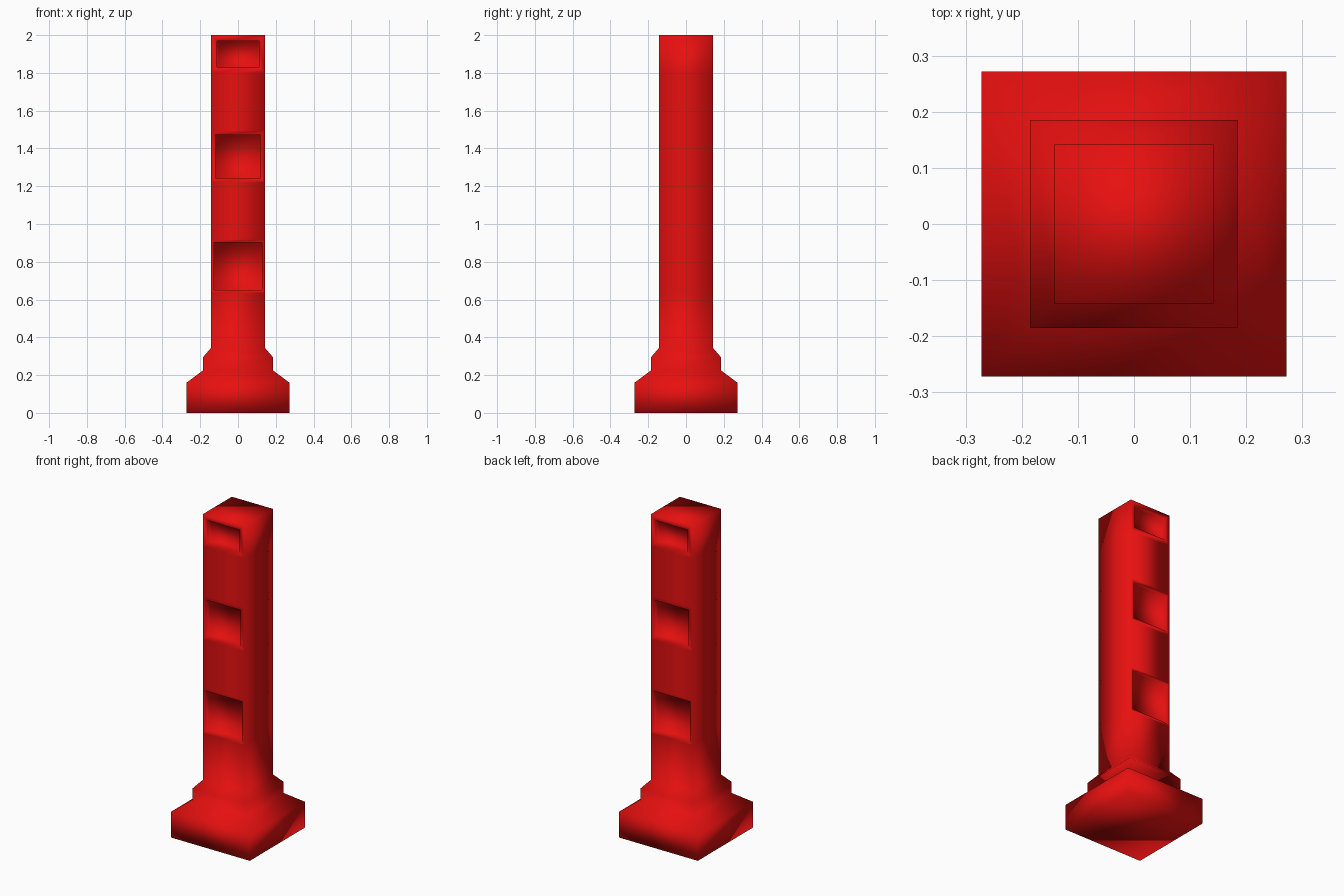
import bpy, bmesh

if "Cube" in bpy.data.objects:
    bpy.data.objects.remove(bpy.data.objects["Cube"])

# Square post profile: (half width, height)
profile = [(0.272, 0), (0.272, 0.16), (0.185, 0.225), (0.185, 0.295),
           (0.142, 0.345), (0.142, 0.635), (0.142, 0.918), (0.142, 1.22),
           (0.142, 1.495), (0.142, 1.80), (0.142, 2.0)]
# Recessed panels: profile segment index -> rim width
panels = {5: 0.022, 7: 0.034, 9: 0.045}
depth = 0.035

bm = bmesh.new()
rings = [[bm.verts.new((sx * h, sy * h, z))
          for sx, sy in ((-1, -1), (1, -1), (1, 1), (-1, 1))] for h, z in profile]

# Walls, keeping the front and back faces that receive panels
recessed = []
for i in range(len(rings) - 1):
    a, b = rings[i], rings[i + 1]
    for k in range(4):
        n = (k + 1) % 4
        face = bm.faces.new((a[k], a[n], b[n], b[k]))
        if i in panels and k in (0, 2):
            recessed.append((face, panels[i]))

# Bottom and top caps
bm.faces.new(rings[0][::-1])
bm.faces.new(rings[-1])
bm.normal_update()

# Inset each panel and push it into the post
for face, rim in recessed:
    bmesh.ops.inset_individual(bm, faces=[face], thickness=rim)
    bm.normal_update()
    bmesh.ops.inset_individual(bm, faces=[face], thickness=0.001)
    bmesh.ops.translate(bm, verts=face.verts[:], vec=-face.normal * depth)
    bm.normal_update()

# Smooth red finish
for f in bm.faces:
    f.smooth = True
mesh = bpy.data.meshes.new("post")
bm.to_mesh(mesh)
bm.free()
post = bpy.data.objects.new("post", mesh)
bpy.context.collection.objects.link(post)
red = bpy.data.materials.new("red")
red.diffuse_color = (0.8, 0.005, 0.005, 1)
red.use_nodes = True
red.node_tree.nodes["Principled BSDF"].inputs["Base Color"].default_value = red.diffuse_color
mesh.materials.append(red)
